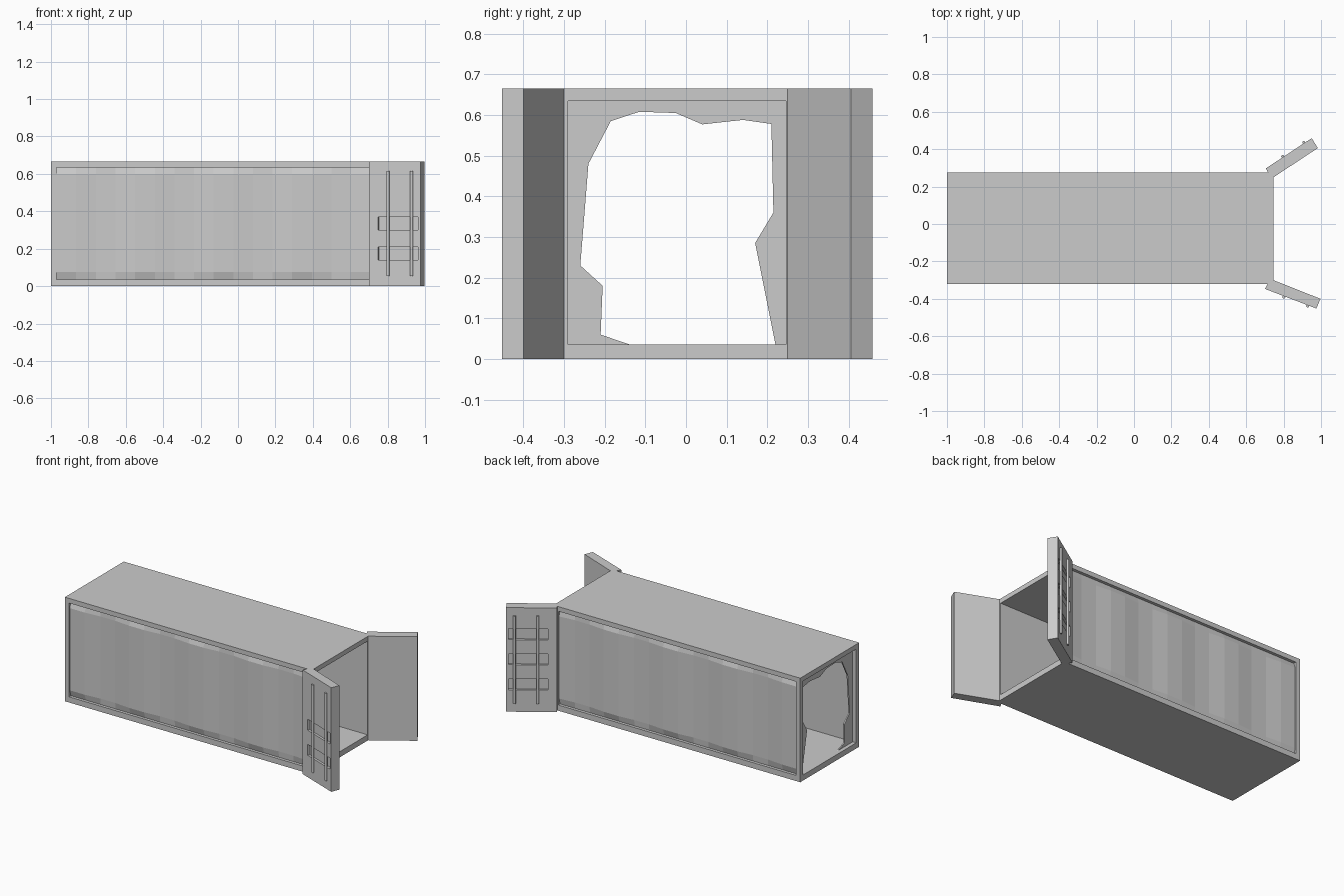
import bpy, bmesh, math
from mathutils import Vector

if "Cube" in bpy.data.objects:
    bpy.data.objects.remove(bpy.data.objects["Cube"])

CY = -0.0225          # body centre line in y
HALF, INNER = 0.2975, 0.268
X0, X1 = -1.0, 0.745
H, FLOOR, CEIL = 0.665, 0.036, 0.635


def finish(name, bm):
    bmesh.ops.recalc_face_normals(bm, faces=bm.faces)
    me = bpy.data.meshes.new(name)
    bm.to_mesh(me)
    bm.free()
    ob = bpy.data.objects.new(name, me)
    bpy.context.collection.objects.link(ob)
    return ob


def box(name, x, y, z):
    bm = bmesh.new()
    bmesh.ops.create_cube(bm, size=1)
    for v in bm.verts:
        for i, r in enumerate((x, y, z)):
            v.co[i] = r[0] if v.co[i] < 0 else r[1]
    return finish(name, bm)


def prism(name, pts, offset):
    bm = bmesh.new()
    f = bm.faces.new([bm.verts.new(p) for p in pts])
    ext = bmesh.ops.extrude_face_region(bm, geom=[f], use_keep_orig=True)
    verts = [g for g in ext["geom"] if isinstance(g, bmesh.types.BMVert)]
    bmesh.ops.translate(bm, vec=offset, verts=verts)
    return finish(name, bm)


# Floor, roof and corner posts
ys = (CY - HALF, CY + HALF)
box("floor", (X0, X1), ys, (0, FLOOR))
box("roof", (X0, X1), ys, (CEIL, H))
for s, side in ((-1, "front"), (1, "back")):
    y = sorted((CY + s * HALF, CY + s * INNER))
    box(side + "_closed_end_post", (X0, -0.97), y, (FLOOR, CEIL))
    box(side + "_door_post", (0.71, X1), y, (FLOOR, CEIL))


# Corrugated side walls: ribbed outside, flat inside
def side_wall(name, s):
    n, xa, xb = 16, -0.97, 0.71
    ribs = (0.007, 0.007, 0.016, 0.016)
    rows = ((FLOOR, None), (0.075, 1), (0.6, 1), (CEIL, None))
    bm = bmesh.new()
    grid = []
    for z, ribbed in rows:
        grid.append([bm.verts.new((xa + (xb - xa) * i / n,
                                   CY + s * (HALF - (ribs[i % 4] if ribbed else 0.019)), z))
                     for i in range(n + 1)])
    for a, b in zip(grid, grid[1:]):
        for i in range(n):
            bm.faces.new((a[i], a[i + 1], b[i + 1], b[i]))
    inner = [bm.verts.new((x, CY + s * INNER, z))
             for x, z in ((xa, FLOOR), (xb, FLOOR), (xb, CEIL), (xa, CEIL))]
    bm.faces.new(inner)
    finish(name, bm)


side_wall("front_wall", -1)
side_wall("back_wall", 1)

# End wall with a ragged hole torn through it
hole = [(-0.14, FLOOR), (-0.21, 0.06), (-0.205, 0.18), (-0.26, 0.23), (-0.24, 0.48),
        (-0.185, 0.585), (-0.115, 0.608), (-0.025, 0.605), (0.04, 0.577), (0.14, 0.588),
        (0.21, 0.578), (0.215, 0.36), (0.17, 0.285), (0.22, FLOOR)]
ya, yb = CY - INNER, CY + INNER
outline = hole + [(yb, FLOOR), (yb, CEIL), (ya, CEIL), (ya, FLOOR)]
prism("torn_end_wall", [(-0.975, y, z) for y, z in outline], (0.008, 0, 0))


# Open doors with recessed panels and lock rods on the outer face
def door(name, footprint):
    slab = prism(name, [(x, y, 0) for x, y in footprint], (0, 0, H))
    a, b = Vector((*footprint[0], 0)), Vector((*footprint[1], 0))
    inward = Vector((*footprint[2], 0)) - b
    along = (b - a).normalized()
    out = (inward.dot(along) * along - inward).normalized()
    length = (b - a).length

    bm = bmesh.new()
    for z in (0.175, 0.335, 0.495):
        c = bmesh.ops.create_cube(bm, size=1)["verts"]
        for v in c:
            p = v.co.copy()
            v.co = (a + along * (length * (0.565 + 0.78 * p.x))
                    + out * (0.03 * p.y) + Vector((0, 0, z + 0.07 * p.z)))
    cutter = finish(name + "_recess_cutter", bm)
    cutter.hide_render = True
    mod = slab.modifiers.new("recesses", 'BOOLEAN')
    mod.operation, mod.solver, mod.object = 'DIFFERENCE', 'EXACT', cutter
    bpy.context.view_layer.objects.active = slab
    bpy.ops.object.modifier_apply(modifier=mod.name)
    bpy.data.objects.remove(cutter)

    for i, t in enumerate((0.375, 0.835)):
        p = a + along * (length * t) + out * 0.004
        bpy.ops.mesh.primitive_cylinder_add(vertices=12, radius=0.008, depth=0.56,
                                            location=(p.x, p.y, 0.335))
        rod = bpy.context.object
        rod.name = f"{name}_lock_rod_{i + 1}"
        bpy.ops.object.shade_smooth_by_angle(angle=math.radians(40))


door("front_door", [(0.70, -0.347), (0.975, -0.452), (0.997, -0.40), (0.745, -0.30), (0.715, -0.318)])
door("back_door", [(0.705, 0.297), (0.95, 0.459), (0.983, 0.406), (0.743, 0.248), (0.717, 0.275)])
